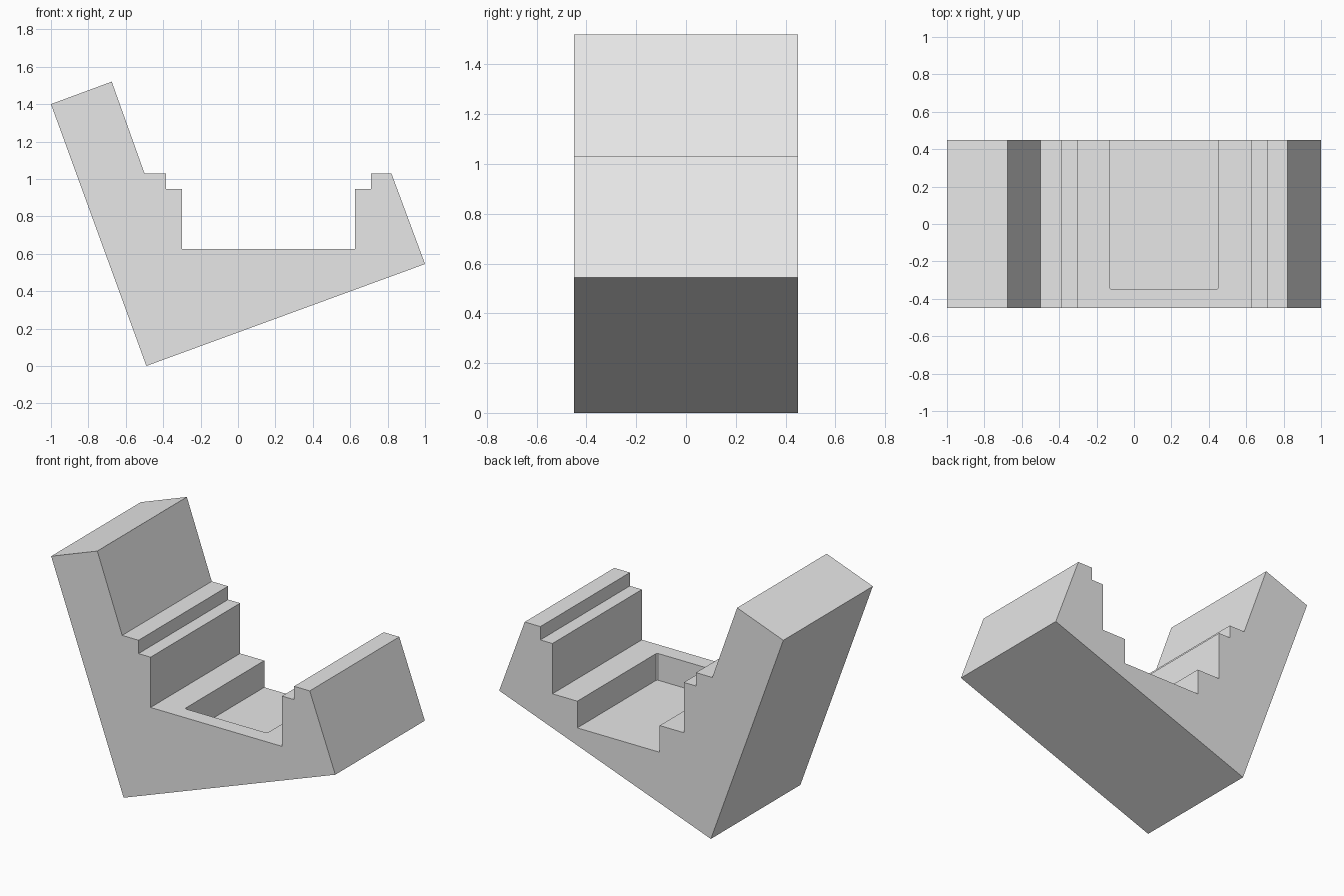
import bpy
import bmesh

cube = bpy.data.objects.get("Cube")
if cube:
    bpy.data.objects.remove(cube, do_unlink=True)

HALF_DEPTH = 0.45
SEAT_Z = 0.625

grey = bpy.data.materials.new("light_grey")
grey.use_nodes = True
grey.diffuse_color = (0.8, 0.8, 0.8, 1)
grey.node_tree.nodes["Principled BSDF"].inputs["Base Color"].default_value = (0.8, 0.8, 0.8, 1)


def prism(name, outline, start, along):
    """Extrude a closed outline from start(u, v) by the vector along."""
    bm = bmesh.new()
    face = bm.faces.new([bm.verts.new(start(u, v)) for u, v in outline])
    new = bmesh.ops.extrude_face_region(bm, geom=[face])["geom"]
    bmesh.ops.translate(bm, vec=along, verts=[g for g in new if isinstance(g, bmesh.types.BMVert)])
    bmesh.ops.recalc_face_normals(bm, faces=bm.faces)
    mesh = bpy.data.meshes.new(name)
    bm.to_mesh(mesh)
    bm.free()
    mesh.materials.append(grey)
    obj = bpy.data.objects.new(name, mesh)
    bpy.context.collection.objects.link(obj)
    return obj


# Tilted cradle with stepped ledges, extruded front to back
profile = [
    (-0.49, 0), (1.0, 0.545), (0.82, 1.03), (0.71, 1.03), (0.71, 0.945),
    (0.625, 0.945), (0.625, SEAT_Z), (-0.30, SEAT_Z), (-0.30, 0.945),
    (-0.385, 0.945), (-0.385, 1.03), (-0.50, 1.03), (-0.675, 1.52), (-1.0, 1.40),
]
cradle = prism("cradle", profile, lambda x, z: (x, -HALF_DEPTH, z), (0, 2 * HALF_DEPTH, 0))

# Pocket in the seat, open at the back, with slightly eased front corners
r = 0.008
left, right, front, back = -0.13, 0.45, -0.35, 0.6
pocket = [(left, back), (left, front + r), (left + r, front),
          (right - r, front), (right, front + r), (right, back)]
cutter = prism("pocket_cutter", pocket, lambda x, y: (x, y, 0.455), (0, 0, 0.3))
cutter.hide_render = True
cutter.hide_viewport = True
cutter.display_type = 'WIRE'

cut = cradle.modifiers.new("pocket", 'BOOLEAN')
cut.operation = 'DIFFERENCE'
cut.solver = 'EXACT'
cut.object = cutter

# Bake the cut and drop the cutter
bpy.context.view_layer.update()
depsgraph = bpy.context.evaluated_depsgraph_get()
finished = bpy.data.meshes.new_from_object(cradle.evaluated_get(depsgraph))
cradle.modifiers.clear()
cradle.data = finished
bpy.data.objects.remove(cutter, do_unlink=True)
